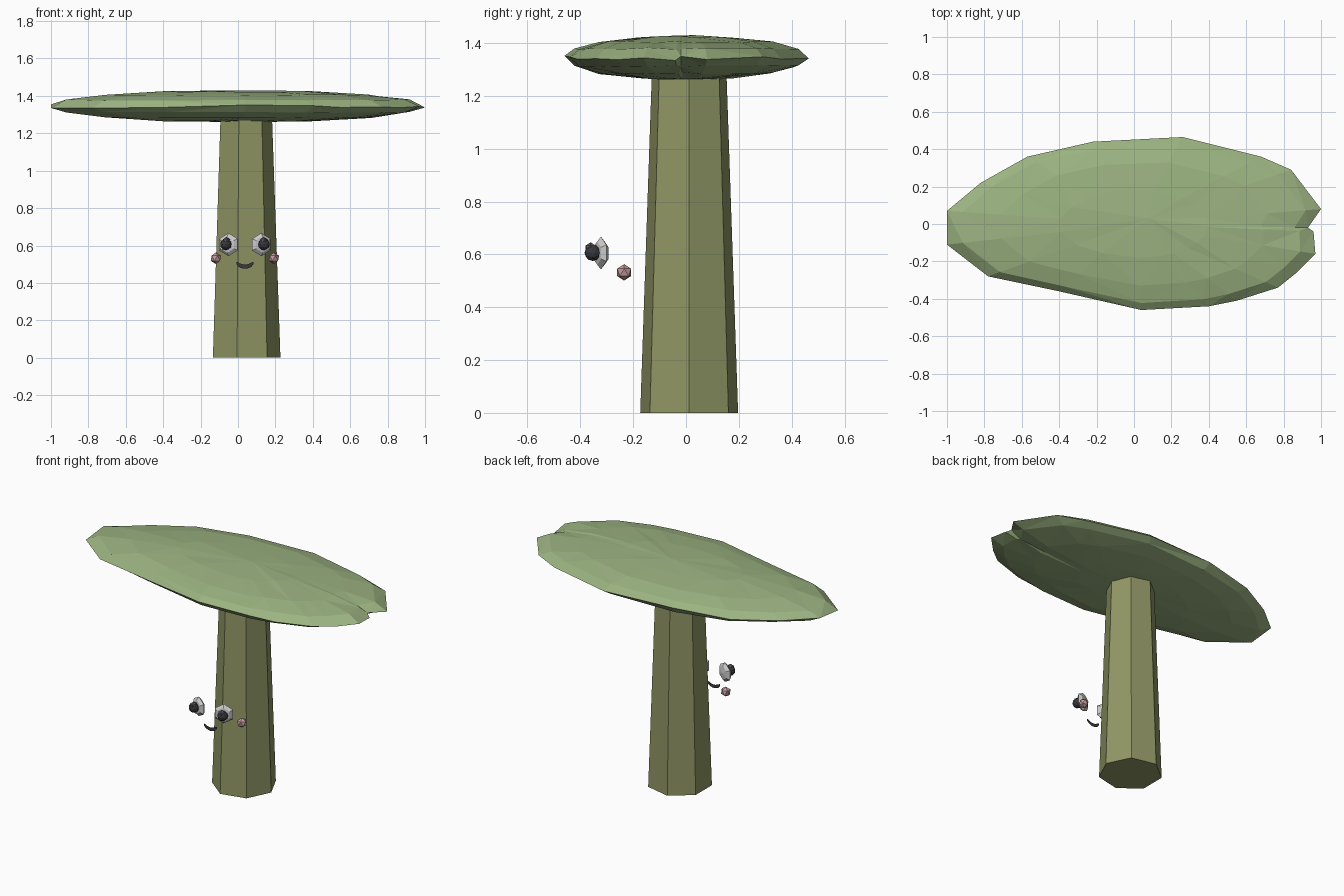
import bpy, bmesh, math, random
from mathutils import Matrix, Vector

if "Cube" in bpy.data.objects:
    bpy.data.objects.remove(bpy.data.objects["Cube"])

random.seed(4)
CX, CY = 0.037, 0.012   # trunk axis, also the centre line of the face


def mat(name, r, g, b):
    m = bpy.data.materials.new(name)
    m.diffuse_color = (r, g, b, 1)
    m.use_nodes = True
    m.node_tree.nodes["Principled BSDF"].inputs["Base Color"].default_value = m.diffuse_color
    return m


def add(name, bm, material=None):
    bmesh.ops.recalc_face_normals(bm, faces=bm.faces)
    me = bpy.data.meshes.new(name)
    bm.to_mesh(me)
    bm.free()
    ob = bpy.data.objects.new(name, me)
    bpy.context.collection.objects.link(ob)
    if material:
        me.materials.append(material)
    return ob


bark = mat("bark", 0.28, 0.31, 0.13)
leaf = mat("leaf", 0.33, 0.45, 0.22)
dark = mat("dark", 0.04, 0.04, 0.045)
grey = mat("glint", 0.1, 0.1, 0.11)
pink = mat("pink", 0.55, 0.33, 0.35)
white = mat("white", 0.8, 0.8, 0.8)

# Trunk: tapered seven-sided column
bm = bmesh.new()
rings = []
for r, z in ((0.19, 0), (0.143, 1.34)):
    rings.append([bm.verts.new((CX + r * math.cos(k * math.tau / 7),
                                CY + r * math.sin(k * math.tau / 7), z)) for k in range(7)])
for k in range(7):
    j = (k + 1) % 7
    bm.faces.new((rings[0][k], rings[0][j], rings[1][j], rings[1][k]))
for ring in rings:
    bm.faces.new(ring)
add("trunk", bm, bark)

# Canopy: flat faceted cushion lofted from its outline
outline = [(1, .08), (.84, .29), (.68, .36), (.26, .465), (-.22, .44), (-.57, .36),
           (-.82, .22), (-1, .07), (-1, -.11), (-.78, -.28), (-.4, -.36), (.04, -.46),
           (.4, -.44), (.55, -.41), (.77, -.34), (.87, -.26), (.97, -.16), (.96, -.04), (.93, -.02)]
n = len(outline)
bm = bmesh.new()
loops = []
levels = [(.4, 1), (.72, 1), (.92, 1), (1, 0), (.92, -1), (.72, -1), (.4, -1)]
for s, side in levels:
    loop = []
    for x, y in outline:
        a = math.atan2(y / 0.46, x)
        smooth = Vector((0.98 * math.cos(a), 0.45 * math.sin(a)))
        p = s * smooth.lerp(Vector((x, y)), s)
        z = 1.345 + side * 0.085 * math.sqrt(max(0, 1 - s * s))
        z += random.uniform(-1, 1) * (0.012 if side == 0 else 0.004)
        loop.append(bm.verts.new((p.x, p.y, z)))
    loops.append(loop)
for a, b in zip(loops, loops[1:]):
    for k in range(n):
        j = (k + 1) % n
        bm.faces.new((a[k], a[j], b[j], b[k]))
for loop, z in ((loops[0], 1.43), (loops[-1], 1.26)):
    pole = bm.verts.new((0.08, 0.03, z))
    for k in range(n):
        bm.faces.new((loop[k], loop[(k + 1) % n], pole))
bmesh.ops.triangulate(bm, faces=bm.faces)
add("canopy", bm, leaf)


def ball(name, x, y, z, r, material, sub=1):
    bm = bmesh.new()
    bmesh.ops.create_icosphere(bm, subdivisions=sub, radius=r,
                               matrix=Matrix.Translation((x, y, z)))
    add(name, bm, material)


# Eyes, pupils, glints and cheeks on both sides
for s, side in ((-1, "left"), (1, "right")):
    bm = bmesh.new()
    bmesh.ops.create_uvsphere(bm, u_segments=6, v_segments=4, radius=0.062)
    m = (Matrix.Translation((CX + s * 0.088, -0.322, 0.605))
         @ Matrix.Rotation(s * math.radians(23), 4, 'Z')
         @ Matrix.Rotation(math.radians(90), 4, 'X')
         @ Matrix.Diagonal((1, 1, 0.35, 1)))
    bm.transform(m)
    add(side + "_eye", bm, white)
    ball(side + "_pupil", CX + s * 0.102, -0.353, 0.606, 0.031, dark, 2)
    ball(side + "_eye_glint", CX + s * 0.1, -0.361, 0.624, 0.022, grey)
    ball(side + "_cheek", CX + s * 0.155, -0.234, 0.532, 0.031, pink)

# Mouth: thin flat smile
bm = bmesh.new()
top, low = [], []
for k in range(9):
    t = k / 4 - 1
    w = 0.011 * (0.55 if abs(t) == 1 else 1)
    z = 0.487 + 0.019 * t * t
    top.append(bm.verts.new((CX + 0.046 * t, -0.333, z + w)))
    low.append(bm.verts.new((CX + 0.046 * t, -0.333, z - w)))
for k in range(8):
    bm.faces.new((low[k], low[k + 1], top[k + 1], top[k]))
add("mouth", bm, dark)
